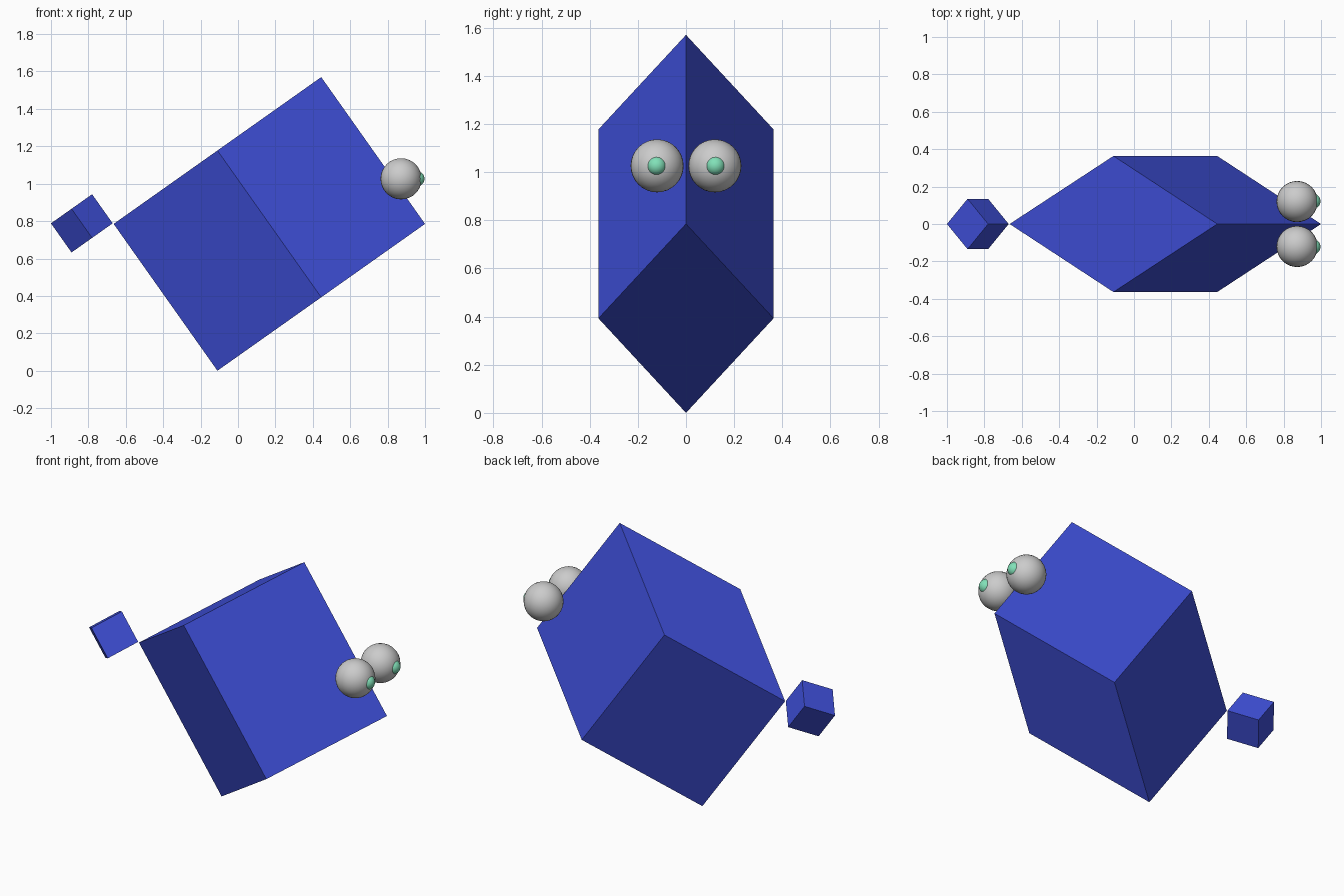
import bpy
from math import acos, radians, sqrt
from mathutils import Matrix

if "Cube" in bpy.data.objects:
    bpy.data.objects.remove(bpy.data.objects["Cube"])


def material(name, color):
    mat = bpy.data.materials.new(name)
    mat.diffuse_color = (*color, 1)
    mat.use_nodes = True
    mat.node_tree.nodes["Principled BSDF"].inputs["Base Color"].default_value = mat.diffuse_color
    return mat


def corner_cube(name, x_left, x_right, z, width_scale, mat):
    """Cube whose long diagonal lies along x, optionally squeezed in y."""
    length = x_right - x_left
    bpy.ops.mesh.primitive_cube_add(size=length / sqrt(3))
    ob = bpy.context.object
    ob.name = name
    turn = Matrix.Rotation(acos(1 / sqrt(3)), 4, 'Y') @ Matrix.Rotation(radians(45), 4, 'X')
    ob.data.transform(Matrix.Diagonal((1, width_scale, 1, 1)) @ turn)
    ob.location = ((x_left + x_right) / 2, 0, z)
    ob.data.materials.append(mat)


def ball(name, radius, location, mat=None):
    bpy.ops.mesh.primitive_uv_sphere_add(segments=32, ring_count=16, radius=radius, location=location)
    ob = bpy.context.object
    ob.name = name
    bpy.ops.object.shade_smooth()
    if mat:
        ob.data.materials.append(mat)


blue = material("blue", (0.05, 0.08, 0.7))
mint = material("mint", (0.22, 0.75, 0.48))

# Body and tail: cubes turned corner to corner
corner_cube("body", -0.665, 1.0, 0.785, 0.535, blue)
corner_cube("tail", -1.0, -0.67, 0.788, 1.0, blue)

# Eyes with pupils facing +x
for side, s in (("right", -1), ("left", 1)):
    ball(side + "_eye", 0.11, (0.872, s * 0.12, 1.026))
    ball(side + "_pupil", 0.041, (0.956, s * 0.122, 1.026), mint)
